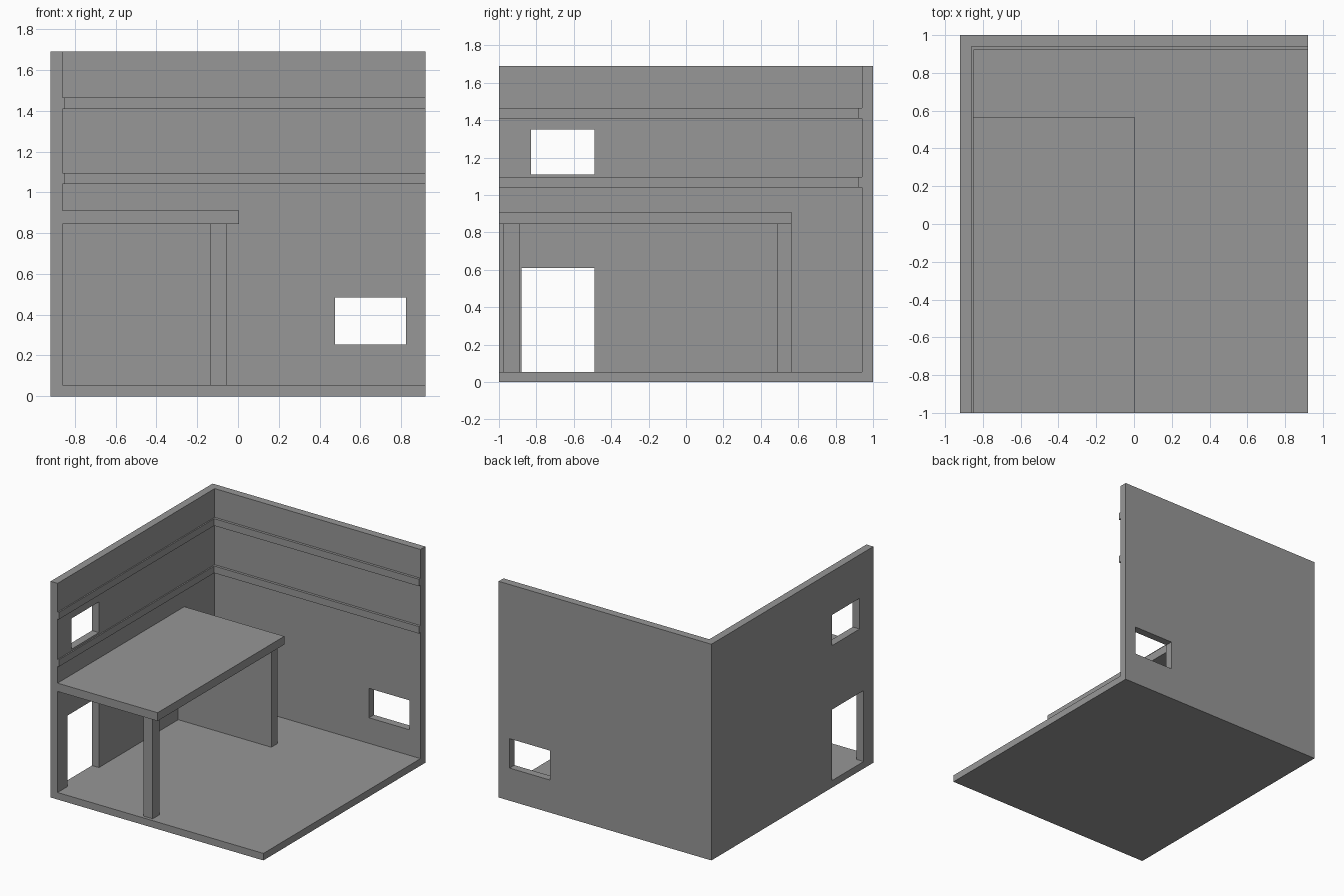
import bpy
from mathutils import Vector

old = bpy.data.objects.get("Cube")
if old:
    bpy.data.objects.remove(old, do_unlink=True)

# Single plain grey
grey = bpy.data.materials.new("plain grey")
grey.use_nodes = True
grey.diffuse_color = (0.31, 0.31, 0.31, 1)
grey.node_tree.nodes["Principled BSDF"].inputs["Base Color"].default_value = grey.diffuse_color


def box(name, x, y, z):
    """Box spanning the given (low, high) ranges."""
    bpy.ops.mesh.primitive_cube_add(size=1)
    ob = bpy.context.object
    ob.name = ob.data.name = name
    centre = Vector([sum(r) / 2 for r in (x, y, z)])
    for v in ob.data.vertices:
        v.co = Vector([c * (r[1] - r[0]) for c, r in zip(v.co, (x, y, z))]) + centre
    ob.data.materials.append(grey)
    return ob


def cut_opening(wall, x, y, z):
    """Cut a rectangular opening through a wall and discard the cutter."""
    cutter = box("opening_cutter", x, y, z)
    cutter.hide_render = True
    mod = wall.modifiers.new("opening", 'BOOLEAN')
    mod.operation, mod.solver, mod.object = 'DIFFERENCE', 'EXACT', cutter
    bpy.context.view_layer.objects.active = wall
    bpy.ops.object.modifier_apply(modifier=mod.name)
    bpy.data.objects.remove(cutter, do_unlink=True)


W, FLOOR, TOP = 0.92, 0.055, 1.69
IN_X, IN_Y = -0.86, 0.94          # inner faces of the two walls

# Floor and the two walls
box("floor", (-W, W), (-1, 1), (0, FLOOR))
left_wall = box("side_wall", (-W, IN_X), (-1, IN_Y), (FLOOR, TOP))
back_wall = box("back_wall", (-W, W), (IN_Y, 1), (FLOOR, TOP))

# Doorway and windows
cut_opening(left_wall, (-1, -0.8), (-0.88, -0.49), (0.02, 0.61))
cut_opening(left_wall, (-1, -0.8), (-0.83, -0.49), (1.11, 1.35))
cut_opening(back_wall, (0.475, 0.825), (0.9, 1.1), (0.255, 0.485))

# Horizontal rails along both walls
for level, z in (("lower", 1.04), ("upper", 1.41)):
    span = (z, z + 0.055)
    box(level + "_side_rail", (IN_X, -0.85), (-1, IN_Y), span)
    box(level + "_back_rail", (-0.85, W), (0.92, IN_Y), span)

# Raised platform with its partition and front post
box("platform", (IN_X, 0.005), (-1, 0.565), (0.845, 0.91))
box("partition", (IN_X, -0.055), (0.49, 0.565), (FLOOR, 0.845))
box("front_post", (-0.135, -0.055), (-0.975, -0.89), (FLOOR, 0.845))
